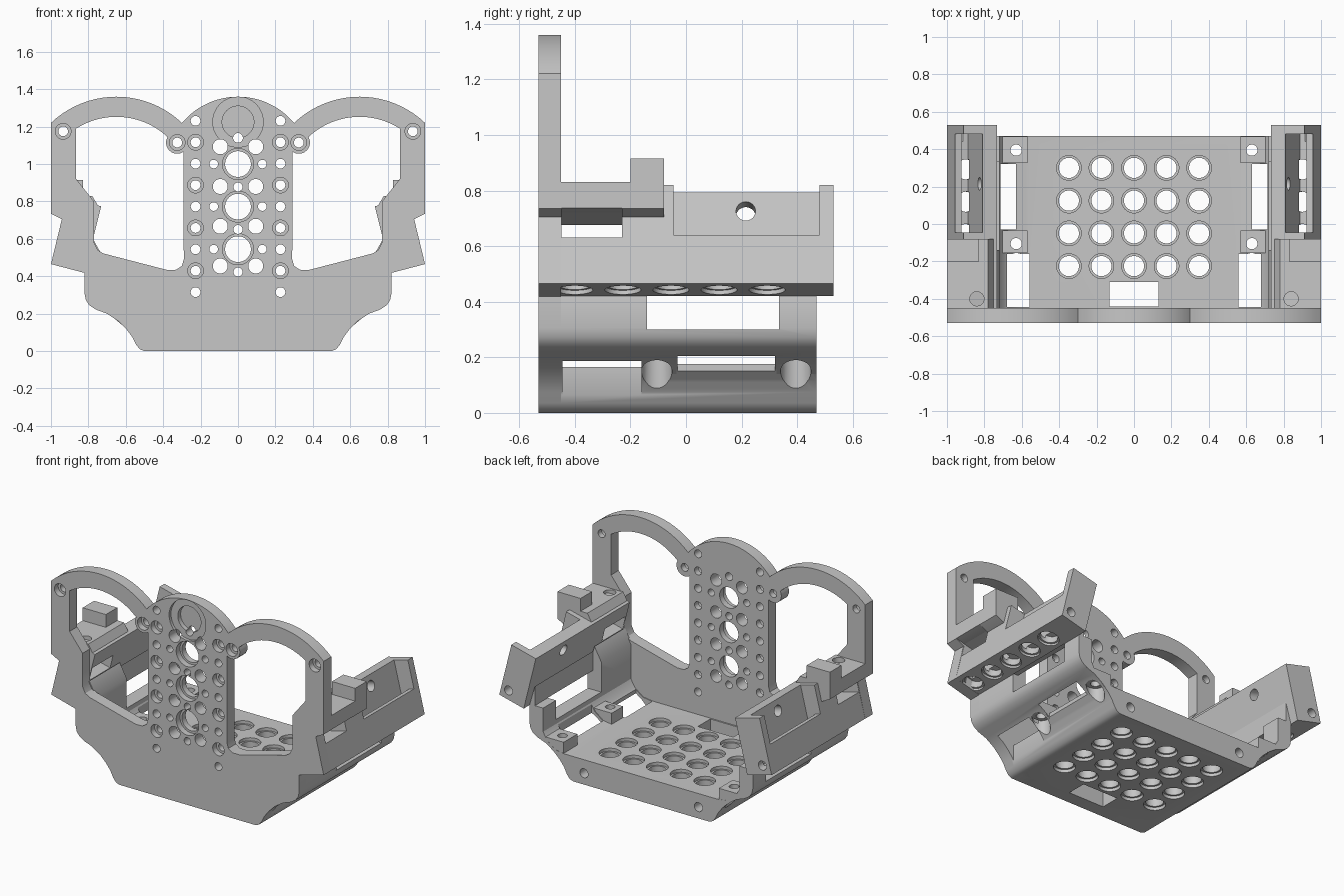
import bpy, bmesh
from math import sin, cos, radians, pi
from mathutils import Vector

cube = bpy.data.objects.get("Cube")
if cube:
    bpy.data.objects.remove(cube, do_unlink=True)

GREY = (0.57, 0.57, 0.57, 1)
grey = bpy.data.materials.new("light_grey")
grey.use_nodes = True
grey.diffuse_color = GREY
grey.node_tree.nodes["Principled BSDF"].inputs["Base Color"].default_value = GREY


# --- helpers: every piece is (outline points, extrusion vector) ---
def xz(profile, y0, y1):
    return [Vector((x, y0, z)) for x, z in profile], Vector((0, y1 - y0, 0))


def box(x0, x1, y0, y1, z0, z1):
    return xz([(x0, z0), (x1, z0), (x1, z1), (x0, z1)], y0, y1)


def disc(centre, r, vec, n=28):
    c, d = Vector(centre), Vector(vec)
    a = d.orthogonal().normalized()
    b = d.normalized().cross(a)
    return [c + r * (a * cos(2 * pi * i / n) + b * sin(2 * pi * i / n)) for i in range(n)], d


def both(pieces):
    flip = lambda v: Vector((-v.x, v.y, v.z))
    return pieces + [([flip(p) for p in pts], flip(d)) for pts, d in pieces]


def arc(cx, cz, r, a0, a1, n=20):
    angles = [radians(a0 + (a1 - a0) * i / n) for i in range(n + 1)]
    return [(cx + r * cos(a), cz + r * sin(a)) for a in angles]


def build(name, pieces):
    bm = bmesh.new()
    for pts, d in pieces:
        low = [bm.verts.new(p) for p in pts]
        high = [bm.verts.new(p + d) for p in pts]
        bm.faces.new(low)
        bm.faces.new(high[::-1])
        for i in range(len(low)):
            j = (i + 1) % len(low)
            bm.faces.new((low[j], low[i], high[i], high[j]))
    bmesh.ops.recalc_face_normals(bm, faces=bm.faces)
    mesh = bpy.data.meshes.new(name)
    bm.to_mesh(mesh)
    bm.free()
    mesh.materials.append(grey)
    obj = bpy.data.objects.new(name, mesh)
    bpy.context.collection.objects.link(obj)
    return obj


def select(obj):
    bpy.ops.object.select_all(action='DESELECT')
    obj.select_set(True)
    bpy.context.view_layer.objects.active = obj


def cut(obj, pieces):
    cutter = build("cutter", pieces)
    cutter.hide_render = True
    mod = obj.modifiers.new("cut", 'BOOLEAN')
    mod.operation = 'DIFFERENCE'
    mod.solver = 'EXACT'
    mod.object = cutter
    select(obj)
    bpy.ops.object.modifier_apply(modifier=mod.name)
    bpy.data.objects.remove(cutter, do_unlink=True)


# --- shared lower hull profile ---
hull = [(0.5, 0), (0.525, 0.01), (0.545, 0.035), (0.565, 0.075), (0.595, 0.115), (0.64, 0.16),
        (0.7, 0.2), (0.76, 0.222), (0.795, 0.245), (0.813, 0.272), (0.82, 0.305), (0.82, 0.418)]
FRONT, PLATE_BACK = -0.53, -0.45


def mirrored(half):
    return half + [(-x, z) for x, z in reversed(half)]


# --- front plate ---
half = hull + [(1, 0.465), (0.942, 0.705), (1, 0.735)]
half += arc(0.65, 0.8525, 0.5075, 46.4, 133.6) + arc(0, 0.97, 0.39, 39.8, 89)
plate = build("front_plate", [xz(mirrored(half), FRONT, PLATE_BACK)])
opening = [(0.38, 0.434), (0.72, 0.522), (0.75, 0.54), (0.77, 0.58), (0.77, 0.8), (0.865, 0.92)]
opening += arc(0.65, 0.8525, 0.4, 57.5, 131.5) + arc(0.325, 1.115, 0.06, 30, -125, 10)
opening += [(0.29, 0.49), (0.3, 0.455), (0.33, 0.435)]
cut(plate, both([xz(opening, -0.6, -0.4)]))


def through(x, z, r):
    return disc((x, -0.6, z), r, (0, 0.2, 0))


def bore(x, z, r, depth):
    return disc((x, -0.6, z), r, (0, 0.07 + depth, 0))


centre_holes, side_holes, bores = [], [], []
for k in range(3):
    z = 0.545 + 0.2275 * k
    centre_holes += [through(0, z, 0.069), through(0, z - 0.122, 0.024)]
    bores.append(bore(0, z, 0.083, 0.04))
    side_holes.append(through(0.13, z, 0.023))
side_holes += [through(0.095, 0.455 + 0.2125 * k, 0.04) for k in range(4)]
side_holes += [through(0.227, 0.315 + 0.1145 * k, 0.026) for k in range(9)]
side_holes += [through(0.325, 1.115, 0.026), through(0.935, 1.175, 0.026)]
side_bores = [bore(0.227, 0.4295 + 0.229 * k, 0.042, 0.04) for k in range(4)]
side_bores += [bore(0.325, 1.115, 0.042, 0.04), bore(0.935, 1.175, 0.042, 0.04)]
cut(plate, centre_holes + [through(0, 1.14, 0.026)] + both(side_holes))
cut(plate, bores + both(side_bores))
cut(plate, [bore(0, 1.225, 0.135, 0.02)])
cut(plate, [bore(0, 1.225, 0.085, 0.05)])

# --- base tray: floor and lower side walls ---
inside = [(0.72, 0.5), (0.72, 0.27), (0.69, 0.22), (0.63, 0.175), (0.56, 0.165)]
base = build("base_tray", [xz(mirrored(hull + [(0.77, 0.59)] + inside), -0.46, 0.47)])
grid = [disc((0.174 * i, 0.3 - 0.175 * j, -0.1), 0.054, (0, 0, 0.4))
        for i in range(-2, 3) for j in range(4)]
grid_rims = [disc((0.174 * i, 0.3 - 0.175 * j, z), 0.066, (0, 0, 0.12))
             for i in range(-2, 3) for j in range(4) for z in (-0.1, 0.145)]
cut(base, grid + [box(-0.13, 0.13, -0.44, -0.31, -0.1, 0.3)])
cut(base, grid_rims)
# floor slots, wall windows, rear screw holes and the lowered wall top
cut(base, both([box(0.56, 0.68, -0.445, -0.16, -0.1, 0.28),
                box(0.63, 0.715, -0.03, 0.32, -0.1, 0.28),
                box(0.65, 0.9, -0.14, 0.335, 0.3, 0.428),
                disc((0.42, 0.37, 0.075), 0.03, (0, 0.2, 0))]))
cut(base, both([box(0.6, 0.78, -0.14, 0.6, 0.427, 0.7)]))

# --- screw bosses in the tray corners ---
boss_profile = [(0.57, 0.1), (0.62, 0.14), (0.68, 0.19), (0.73, 0.225), (0.73, 0.24), (0.57, 0.24)]
bosses = build("screw_bosses", both([xz(boss_profile, y0, y1) for y0, y1 in ((-0.155, -0.035), (0.325, 0.469))]))
for part in (base, bosses):
    cut(part, both([disc((0.63, y, -0.1), 0.03, (0, 0, 0.5)) for y in (-0.105, 0.395)]))
    cut(part, both([disc((0.63, y, -0.1), 0.055, (0, 0, 0.29)) for y in (-0.105, 0.395)]))

# --- tilted side holders: u runs outward, v runs up the tilt ---
U, V, O = Vector((0.97, 0, 0.243)), Vector((-0.243, 0, 0.97)), Vector((0.82, 0, 0.42))


def uv(points, y0, y1):
    at = [O + U * u + V * v for u, v in points]
    return xz([(p.x, p.z) for p in at], y0, y1)


holders = build("side_holders", both([uv([(0, 0), (0.185, 0), (0.185, 0.365), (0, 0.365)], -0.455, 0.53)]))
pocket = [(0.08, 0.04), (0.15, 0.04), (0.15, 0.18), (0.3, 0.18), (0.3, 0.5), (0.08, 0.5)]
front_pocket = [(0.08, 0.04), (0.15, 0.04), (0.15, 0.14), (0.08, 0.14)]
side_slot = uv([(-0.1, 0.172), (0.3, 0.172), (0.3, 0.263), (-0.1, 0.263)], -0.447, -0.23)
cut(holders, both([uv(pocket, -0.045, 0.48), uv(front_pocket, -0.44, -0.09), side_slot]))
along = [Vector((0, -0.4 + 0.173 * k, 0)) for k in range(5)]
under = [disc(O + U * 0.09 - V * 0.05 + y, 0.054, V * 0.11) for y in along]
under_rims = [disc(O + U * 0.09 - V * 0.05 + y, 0.065, V * 0.065) for y in along]
wall_hole = disc(O + U * -0.1 + V * 0.295 + Vector((0, 0.215, 0)), 0.035, U * 0.3)
cap_hole = disc(O + U * 0.13 + V * 0.06 + Vector((0, 0.44, 0)), 0.03, (0, 0.2, 0))
cut(holders, both(under + [wall_hole, cap_hole]))
cut(holders, both(under_rims))

# --- shelves behind the plate, with stop blocks ---
shelf = [(0.75, 0.72), (0.9, 0.69), (0.942, 0.705), (1, 0.735), (1, 0.83), (0.78, 0.83), (0.75, 0.78)]
shelves = build("side_shelves", both([xz(shelf, -0.455, -0.08)]))
cut(shelves, both([disc((0.84, -0.4, 0.77), 0.038, (0, 0, 0.2)), side_slot]))
blocks = build("stop_blocks", both([box(0.83, 1, -0.2, -0.08, 0.82, 0.915)]))

# --- smooth round walls, keep edges sharp ---
for part in (plate, base, bosses, holders, shelves, blocks):
    select(part)
    bpy.ops.object.shade_smooth_by_angle(angle=radians(30))
